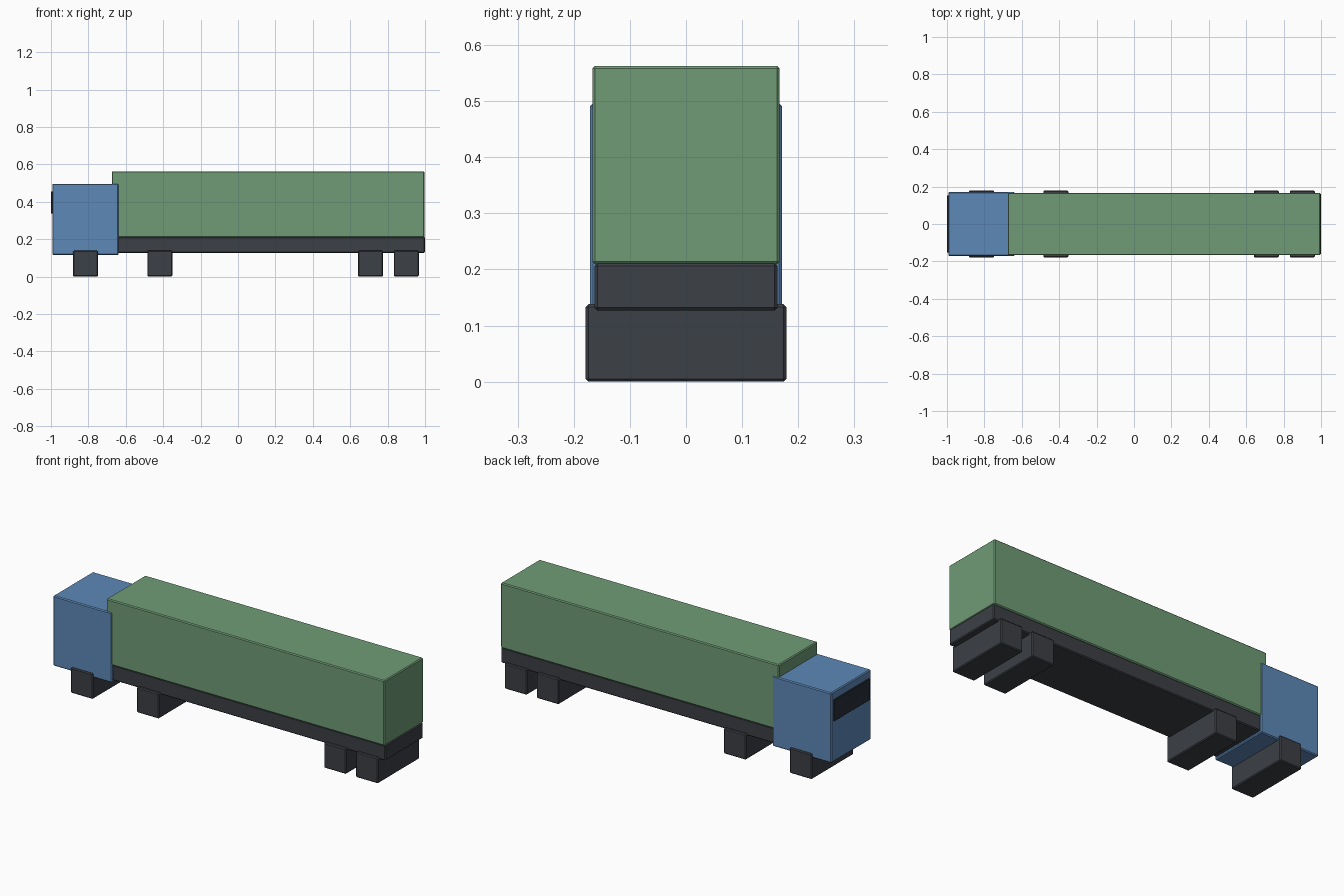
import bpy

if "Cube" in bpy.data.objects:
    bpy.data.objects.remove(bpy.data.objects["Cube"])


def material(name, color):
    m = bpy.data.materials.new(name)
    m.diffuse_color = color
    m.use_nodes = True
    m.node_tree.nodes["Principled BSDF"].inputs["Base Color"].default_value = m.diffuse_color
    return m


blue = material("cab_blue", (0.11, 0.25, 0.48, 1))
green = material("cargo_green", (0.16, 0.33, 0.18, 1))
dark = material("chassis_dark", (0.045, 0.05, 0.06, 1))
glass = material("window_dark", (0.02, 0.03, 0.04, 1))


def box(name, x0, x1, half_width, z0, z1, mat, bevel=0.005):
    """Box centred on y = 0 with small chamfered edges."""
    bpy.ops.mesh.primitive_cube_add(
        size=1, location=((x0 + x1) / 2, 0, (z0 + z1) / 2))
    ob = bpy.context.object
    ob.name = name
    ob.scale = (x1 - x0, 2 * half_width, z1 - z0)
    bpy.ops.object.transform_apply(location=False, rotation=False, scale=True)
    mod = ob.modifiers.new("chamfer", 'BEVEL')
    mod.width = bevel
    mod.segments = 1
    ob.data.materials.append(mat)
    return ob


# Cab and windscreen (cab end faces -x)
box("cab", -0.993, -0.639, 0.171, 0.115, 0.496, blue)
box("windscreen", -1.0, -0.985, 0.153, 0.338, 0.454, glass, 0.002)

# Cargo body and chassis beneath it
box("cargo_box", -0.675, 0.998, 0.167, 0.209, 0.563, green)
box("chassis", -0.645, 1.0, 0.163, 0.127, 0.211, dark)

# Full-width block wheel pairs
for i, x in enumerate((-0.815, -0.418, 0.708, 0.90)):
    box(f"wheel_block_{i + 1}", x - 0.067, x + 0.067, 0.179, 0, 0.138, dark)
